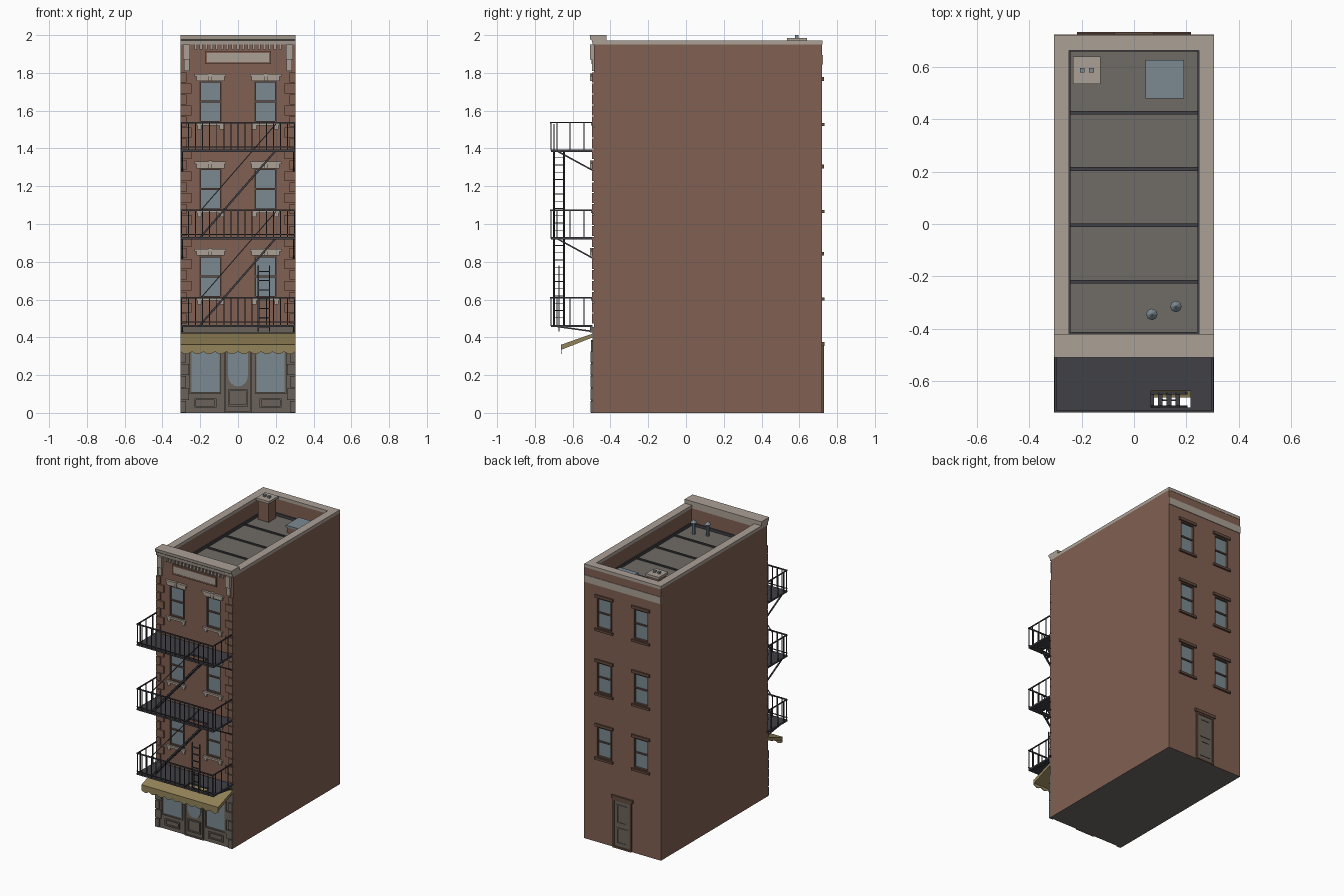
import bpy, bmesh, math
from mathutils import Vector, Matrix

cube = bpy.data.objects.get("Cube")
if cube:
    bpy.data.objects.remove(cube, do_unlink=True)


def material(name, hexa):
    def lin(c):
        c /= 255
        return min(1, 1.08 * ((c + 0.055) / 1.055) ** 2.4)
    col = tuple(lin(int(hexa[i:i + 2], 16)) for i in (0, 2, 4)) + (1,)
    m = bpy.data.materials.new(name)
    m.use_nodes = True
    m.diffuse_color = col
    m.node_tree.nodes["Principled BSDF"].inputs["Base Color"].default_value = col
    return m


BRICK = material("brick", "7d5d4f")
STONE = material("pale_stone", "a59b91")
ROOF = material("roof_felt", "6c6761")
IRON = material("dark_iron", "3d3d43")
GLASS = material("glass", "76858c")
SHOP = material("shopfront_paint", "675f57")
CLOTH = material("awning_cloth", "8f7f56")
FRAME = material("window_frame", "5f483d")

W, FRONT, BACK = 0.305, -0.487, 0.72
parts = {}


def mesh_for(name, mat):
    return parts.setdefault(name, (bmesh.new(), mat))[0]


def box(name, mat, x, y, z):
    """Add a box given as (low, high) pairs to the named part."""
    centre = Vector([(a + b) / 2 for a, b in (x, y, z)])
    size = [abs(b - a) for a, b in (x, y, z)] + [1]
    bmesh.ops.create_cube(mesh_for(name, mat), size=1,
                          matrix=Matrix.Translation(centre) @ Matrix.Diagonal(size))


def bar(name, mat, p, q, t=0.006):
    """Add a square bar running from p to q."""
    p, q = Vector(p), Vector(q)
    turn = (q - p).to_track_quat('Z', 'Y').to_matrix().to_4x4()
    bmesh.ops.create_cube(mesh_for(name, mat), size=1, matrix=Matrix.Translation((p + q) / 2)
                          @ turn @ Matrix.Diagonal((t, t, (q - p).length, 1)))


def prism(name, mat, points, move):
    """Extrude a flat outline along a vector."""
    bm = mesh_for(name, mat)
    face = bm.faces.new([bm.verts.new(p) for p in points])
    new = bmesh.ops.extrude_face_region(bm, geom=[face])["geom"]
    bmesh.ops.translate(bm, vec=move, verts=[v for v in new if isinstance(v, bmesh.types.BMVert)])


def cone(name, mat, x, y, z, r1, r2, h, sides=6):
    bmesh.ops.create_cone(mesh_for(name, mat), cap_ends=True, segments=sides, radius1=r1,
                          radius2=r2, depth=h, matrix=Matrix.Translation((x, y, z + h / 2)))


def frame(name, mat, x, y, z, t):
    """Rectangular border of width t inside the x and z ranges."""
    for a in ((x[0], x[0] + t), (x[1] - t, x[1])):
        box(name, mat, a, y, z)
    for c in ((z[0], z[0] + t), (z[1] - t, z[1])):
        box(name, mat, (x[0] + t, x[1] - t), y, c)


# Building shell; the cutter holds the roof well and window openings
box("building_shell", BRICK, (-W, W), (FRONT, BACK), (0, 1.95))
box("cutter", BRICK, (-0.25, 0.25), (-0.42, 0.665), (1.83, 2.1))


# Sash windows on the front and back
def window(side, wall, cx, z0):
    s = -1 if side == "front" else 1
    x, z = (cx - 0.06, cx + 0.06), (z0, z0 + 0.222)

    def out(a, b):
        return tuple(sorted((wall + s * a, wall + s * b)))
    box("cutter", BRICK, x, out(-0.022, 0.05), z)
    box(side + "_window_glass", GLASS, x, out(-0.021, -0.014), z)
    frame(side + "_window_frames", FRAME, x, out(-0.016, 0.001), z, 0.009)
    box(side + "_window_frames", FRAME, x, out(-0.016, -0.006), (z0 + 0.108, z0 + 0.118))
    if side == "front":
        box("front_lintels", STONE, (cx - 0.075, cx + 0.075), out(0, 0.01), (z[1], z[1] + 0.022))
        box("front_lintels", STONE, (cx - 0.083, cx + 0.083), out(0, 0.017),
            (z[1] + 0.022, z[1] + 0.036))
        box("front_lintels", STONE, (cx - 0.009, cx + 0.009), out(0, 0.02), (z[1], z[1] + 0.04))
        for e in (-1, 1):
            k = cx + e * 0.058
            box("front_sills", STONE, (k - 0.01, k + 0.01), out(0, 0.01), (z0 - 0.035, z0 - 0.012))
        box("front_sills", STONE, (cx - 0.075, cx + 0.075), out(0, 0.015), (z0 - 0.014, z0))
    else:
        box("back_lintels", FRAME, (cx - 0.072, cx + 0.072), out(0, 0.01), (z[1], z[1] + 0.02))
        box("back_sills", FRAME, (cx - 0.072, cx + 0.072), out(0, 0.013), (z0 - 0.016, z0))


for floor in range(3):
    for cx in (-0.146, 0.146):
        window("front", FRONT, cx, 0.61 + floor * 0.463)
        window("back", BACK, cx, 0.61 + floor * 0.463)

# Corner quoins, painted beside the shop and brick above
for s in (-1, 1):
    for i in range(23):
        z = 0.47 + i * 0.058
        w = 0.06 if i % 2 else 0.033
        box("brick_quoins", BRICK, (s * (W - w), s * W), (FRONT - 0.01, FRONT), (z + 0.003, z + 0.055))
    for i in range(5):
        w = 0.045 if i % 2 else 0.03
        box("shop_quoins", SHOP, (s * (W - w), s * W), (-0.505, -0.494),
            (i * 0.066 + 0.002, i * 0.066 + 0.062))

# Shopfront with two display windows, a door and raised panels
box("shopfront", SHOP, (-W, W), (-0.495, FRONT), (0, 0.43))
box("shopfront_cornice", SHOP, (-W, W), (-0.507, FRONT), (0.425, 0.455))
for cx in (-0.173, 0.173):
    x = (cx - 0.075, cx + 0.075)
    box("shop_glass", GLASS, x, (-0.499, -0.495), (0.11, 0.37))
    frame("shop_window_frames", SHOP, (x[0] - 0.008, x[1] + 0.008), (-0.504, -0.495), (0.1, 0.38), 0.009)
    frame("shop_panels", SHOP, (cx - 0.058, cx + 0.058), (-0.503, -0.495), (0.028, 0.076), 0.009)
arch = [(0.052 * math.cos(a), -0.495, 0.195 + 0.055 * math.sin(a))
        for a in [math.pi * (1 + i / 8) for i in range(9)]]
prism("shop_door_glass", GLASS, arch + [(0.052, -0.495, 0.37), (-0.052, -0.495, 0.37)], (0, -0.004, 0))
frame("shop_door_trim", SHOP, (-0.075, 0.075), (-0.503, -0.495), (0, 0.385), 0.01)
frame("shop_door_trim", SHOP, (-0.052, 0.052), (-0.503, -0.495), (0.035, 0.125), 0.009)

# Awning with a scalloped valance
slope = [(-W, -0.488, 0.422), (-W, -0.658, 0.362), (-W, -0.658, 0.335), (-W, -0.488, 0.402)]
prism("awning", CLOTH, slope, (2 * W, 0, 0))
hem = [(-W + 2 * W * i / 60, -0.658, 0.325 - 0.014 * abs(math.sin(math.pi * i / 6)))
       for i in range(61)]
prism("awning_valance", CLOTH, hem + [(W, -0.658, 0.362), (-W, -0.658, 0.362)], (0, -0.005, 0))

# Cornice, dentils, brackets and name plaque without lettering
profile = [(-0.42, 1.95), (-0.495, 1.95), (-0.498, 1.972), (-0.507, 1.978), (-0.51, 2.0), (-0.42, 2.0)]
prism("cornice", STONE, [(-W, y, z) for y, z in profile], (2 * W, 0, 0))
for i in range(17):
    x = -0.224 + i * 0.028
    box("dentils", STONE, (x - 0.007, x + 0.007), (-0.5, FRONT), (1.925, 1.95))
for s in (-1, 1):
    x = s * 0.272
    box("cornice_brackets", STONE, (x - 0.018, x + 0.018), (-0.508, FRONT), (1.87, 1.95))
    box("cornice_brackets", STONE, (x - 0.014, x + 0.014), (-0.498, FRONT), (1.81, 1.87))
box("plaque", STONE, (-0.165, 0.165), (-0.497, FRONT), (1.857, 1.905))
frame("plaque_border", BRICK, (-0.175, 0.175), (-0.499, FRONT), (1.847, 1.915), 0.01)

# Parapet coping and rear stone band
for s in (-1, 1):
    box("parapet_coping", STONE, (s * 0.248, s * W), (-0.49, 0.722), (1.95, 1.972))
box("parapet_coping", STONE, (-0.248, 0.248), (0.663, 0.722), (1.95, 1.972))
box("rear_band", STONE, (-W, W), (BACK, BACK + 0.004), (1.845, 1.895))

# Back door
box("back_door", SHOP, (-0.06, 0.06), (BACK, 0.724), (0.01, 0.34))
frame("back_door_frame", FRAME, (-0.073, 0.073), (BACK, 0.73), (0, 0.353), 0.013)
box("back_door_frame", FRAME, (-0.085, 0.085), (BACK, 0.733), (0.353, 0.375))
for z in ((0.035, 0.15), (0.18, 0.315)):
    frame("back_door_panels", SHOP, (-0.043, 0.043), (0.724, 0.728), z, 0.009)

# Roof seams, skylight, chimney and vent pipes
for y in (0.425, 0.21, -0.005, -0.22):
    box("roof_seams", IRON, (-0.25, 0.25), (y - 0.007, y + 0.007), (1.83, 1.838))
for s in (-1, 1):
    box("roof_flashing", IRON, (s * 0.243, s * 0.25), (-0.42, 0.665), (1.83, 1.85))
for y in (-0.42, 0.658):
    box("roof_flashing", IRON, (-0.243, 0.243), (y, y + 0.007), (1.83, 1.85))
box("skylight_curb", BRICK, (0.05, 0.185), (0.485, 0.62), (1.83, 1.87))
box("skylight_glass", GLASS, (0.044, 0.191), (0.479, 0.626), (1.87, 1.885))
box("chimney", BRICK, (-0.222, -0.138), (0.545, 0.63), (1.83, 1.97))
box("chimney_cap", STONE, (-0.232, -0.128), (0.535, 0.64), (1.968, 1.986))
for x in (-0.198, -0.162):
    box("chimney_pots", GLASS, (x - 0.009, x + 0.009), (0.578, 0.596), (1.986, 2.0))
for x, y in ((0.068, -0.345), (0.16, -0.315)):
    cone("vent_pipes", GLASS, x, y, 1.83, 0.011, 0.011, 0.085, 8)
    cone("vent_caps", GLASS, x, y, 1.912, 0.022, 0.003, 0.02, 8)

# Fire escape balconies
for floor in range(3):
    z = 0.46 + floor * 0.464
    deck, top = (z - 0.006, z + 0.006), z + 0.149
    for x, y in (((-W, 0.065), (-0.715, -0.495)), ((0.215, W), (-0.715, -0.495)),
                 ((0.065, 0.215), (-0.715, -0.7)), ((0.065, 0.215), (-0.638, -0.495))):
        box("balcony_decks", IRON, x, y, deck)
    bar("balcony_rails", IRON, (-W, -0.715, top), (W, -0.715, top), 0.008)
    bar("balcony_rails", IRON, (-W, -0.715, z + 0.02), (W, -0.715, z + 0.02), 0.005)
    for i in range(17):
        x = -0.3 + i * 0.0375
        bar("balcony_balusters", IRON, (x, -0.715, z), (x, -0.715, top), 0.005)
    for s in (-1, 1):
        x = s * 0.3
        bar("balcony_rails", IRON, (x, -0.715, top), (x, FRONT, top), 0.007)
        for y in (-0.682, -0.614, -0.54):
            bar("balcony_balusters", IRON, (x, y, z), (x, y, top), 0.005)
        drop = 0.108 if floor else 0.03
        bar("balcony_braces", IRON, (x * 0.98, -0.68, z - 0.003), (x * 0.98, FRONT, z - drop), 0.008)

# Stair flights between balconies
for z in (0.465, 0.929):
    for y in (-0.698, -0.645):
        bar("stair_stringers", IRON, (-0.2, y, z), (0.2, y, z + 0.46), 0.01)
    for i in range(1, 12):
        x, h = -0.2 + i * 0.4 / 12, z + i * 0.46 / 12
        box("stair_treads", IRON, (x - 0.009, x + 0.009), (-0.698, -0.645), (h - 0.002, h + 0.002))
    bar("stair_handrails", IRON, (-0.2, -0.698, z + 0.14), (0.2, -0.698, z + 0.6), 0.005)

# Drop ladder
for x in (0.108, 0.167):
    bar("ladder", IRON, (x, -0.672, 0.43), (x, -0.672, 0.78), 0.007)
for i in range(7):
    z = 0.455 + i * 0.049
    bar("ladder", IRON, (0.108, -0.672, z), (0.167, -0.672, z), 0.006)

# Turn every part into an object
objects = {}
for name, (bm, mat) in parts.items():
    bmesh.ops.recalc_face_normals(bm, faces=bm.faces)
    mesh = bpy.data.meshes.new(name)
    bm.to_mesh(mesh)
    bm.free()
    mesh.materials.append(mat)
    objects[name] = bpy.data.objects.new(name, mesh)
    bpy.context.collection.objects.link(objects[name])

# Cut the shell, then colour the roof floor and underside
shell, cutter = objects["building_shell"], objects["cutter"]
cutter.hide_render = True
mod = shell.modifiers.new("openings", 'BOOLEAN')
mod.operation, mod.solver, mod.object = 'DIFFERENCE', 'EXACT', cutter
bpy.context.view_layer.objects.active = shell
bpy.ops.object.modifier_apply(modifier=mod.name)
bpy.data.objects.remove(cutter, do_unlink=True)
shell.data.materials.clear()
for m in (BRICK, ROOF):
    shell.data.materials.append(m)
for f in shell.data.polygons:
    flat = abs(f.normal.z) > 0.9
    f.material_index = int(flat and (f.center.z < 0.01 or abs(f.center.z - 1.83) < 0.005))
